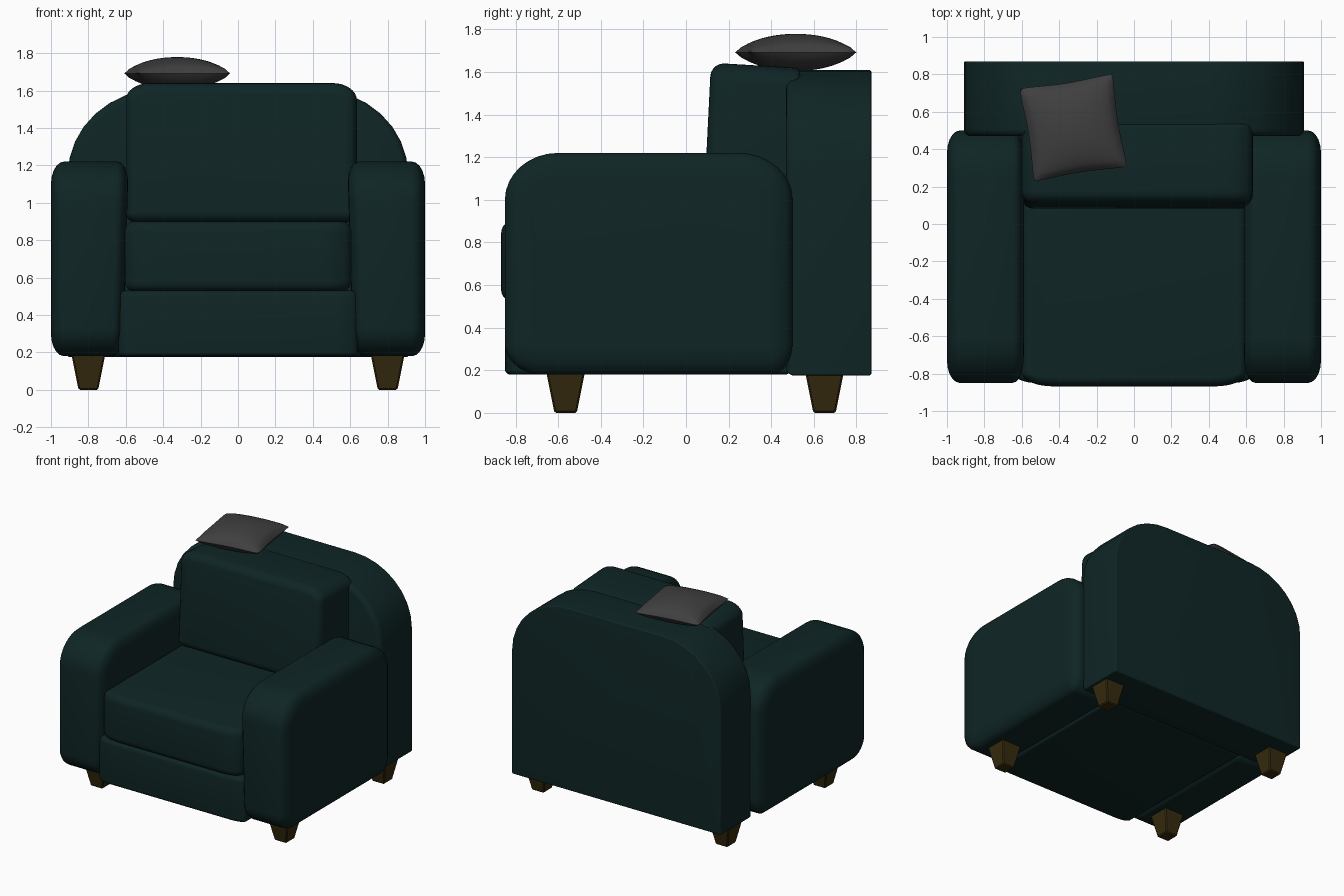
import bpy, bmesh, math
from mathutils import Matrix

if "Cube" in bpy.data.objects:
    bpy.data.objects.remove(bpy.data.objects["Cube"])


def material(name, rgb):
    m = bpy.data.materials.new(name)
    m.diffuse_color = (*rgb, 1)
    m.use_nodes = True
    m.node_tree.nodes["Principled BSDF"].inputs["Base Color"].default_value = m.diffuse_color
    return m


TEAL = material("dark teal fabric", (0.0048, 0.0185, 0.0185))
GREY = material("grey fabric", (0.05, 0.05, 0.05))
WOOD = material("dark brown wood", (0.036, 0.024, 0.004))


def finish(name, bm, mat, angle=40):
    bmesh.ops.recalc_face_normals(bm, faces=bm.faces)
    me = bpy.data.meshes.new(name)
    bm.to_mesh(me)
    bm.free()
    me.materials.append(mat)
    ob = bpy.data.objects.new(name, me)
    bpy.context.collection.objects.link(ob)
    bpy.ops.object.select_all(action='DESELECT')
    ob.select_set(True)
    bpy.context.view_layer.objects.active = ob
    bpy.ops.object.shade_smooth_by_angle(angle=math.radians(angle))
    return ob


def outline(a0, a1, b0, b1, radii, n=8):
    """Rounded rectangle; radii (ra, rb) for corners a0b0, a1b0, a1b1, a0b1."""
    pts = []
    signs = [(-1, -1), (1, -1), (1, 1), (-1, 1)]
    for k, ((sa, sb), (ra, rb)) in enumerate(zip(signs, radii)):
        ca = (a1 - ra) if sa > 0 else (a0 + ra)
        cb = (b1 - rb) if sb > 0 else (b0 + rb)
        for i in range(n + 1):
            t = math.pi + (k + i / n) * math.pi / 2
            pts.append((ca + ra * math.cos(t), cb + rb * math.sin(t)))
    return pts


def padded(name, axis, rect, radii, d0, d1, edge0, edge1, mat=TEAL, warp=None, seg=5):
    """Rounded outline extruded along axis; edge = (inset, depth) of the end rounding."""
    def place(a, b, d):
        p = [(d, a, b), (a, d, b), (a, b, d)][axis]
        return warp(*p) if warp else p
    a0, a1, b0, b1 = rect
    steps = []
    for i in range(seg + 1):
        t = i / seg * math.pi / 2
        steps.append((edge0[0] * (1 - math.sin(t)), d0 + edge0[1] * (1 - math.cos(t))))
    for i in range(seg, -1, -1):
        t = i / seg * math.pi / 2
        steps.append((edge1[0] * (1 - math.sin(t)), d1 - edge1[1] * (1 - math.cos(t))))
    bm = bmesh.new()
    rings = []
    for ins, d in steps:
        rr = [(max(ra - ins, 0.002), max(rb - ins, 0.002)) for ra, rb in radii]
        pts = outline(a0 + ins, a1 - ins, b0 + ins, b1 - ins, rr)
        rings.append([bm.verts.new(place(a, b, d)) for a, b in pts])
    n = len(rings[0])
    for r, s in zip(rings, rings[1:]):
        for i in range(n):
            j = (i + 1) % n
            bm.faces.new((r[i], r[j], s[j], s[i]))
    bm.faces.new(rings[0])
    bm.faces.new(rings[-1])
    return finish(name, bm, mat)


def same(r):
    return [(r, r)] * 4


# Arms: side profile with big soft top corners
for side, s in (("left", -1), ("right", 1)):
    padded(f"{side}_arm", 0, (-0.85, 0.50, 0.18, 1.22),
           [(0.17, 0.15), (0.10, 0.15), (0.25, 0.22), (0.25, 0.22)],
           0.585, 1.0, (0.12, 0.06), (0.12, 0.07),
           warp=lambda x, y, z, s=s: (s * (x + (0.03 * (1.2 - z) if x < 0.8 else 0)), y, z))

# Back with rounded shoulders
padded("back_rest", 1, (-0.91, 0.91, 0.175, 1.61),
       [(0.01, 0.01), (0.01, 0.01), (0.5, 0.46), (0.5, 0.46)],
       0.47, 0.87, (0.035, 0.04), (0.012, 0.012))

# Base and seat cushion
padded("base", 2, (-0.64, 0.64, -0.85, 0.49),
       [(0.12, 0.05), (0.12, 0.05), (0.02, 0.02), (0.02, 0.02)],
       0.18, 0.53, (0.025, 0.025), (0.035, 0.035))
padded("seat_cushion", 2, (-0.605, 0.605, -0.868, 0.49),
       [(0.17, 0.08), (0.17, 0.08), (0.02, 0.02), (0.02, 0.02)],
       0.53, 0.90, (0.04, 0.05), (0.05, 0.06))

# Back cushion, leaning slightly backwards
padded("back_cushion", 1, (-0.60, 0.635, 0.895, 1.64),
       [(0.06, 0.05), (0.06, 0.05), (0.13, 0.09), (0.13, 0.09)],
       0.08, 0.50, (0.06, 0.06), (0.02, 0.03),
       warp=lambda x, y, z: (x, y + 0.05 * (z - 0.9), z - 0.06 * max(0, y - 0.14) * (z > 1.2)))

# Throw pillow: two domed grids joined at a pinched seam
bm = bmesh.new()
N = 24
for sz in (-1, 1):
    g = []
    for i in range(N + 1):
        for j in range(N + 1):
            u, v = 2 * i / N - 1, 2 * j / N - 1
            c = 0.06 * (u * v) ** 4
            x = 0.265 * u * (1 - 0.09 * (1 - v * v) - c)
            y = 0.265 * v * (1 - 0.09 * (1 - u * u) - c)
            h = 0.087 * (max(0, (1 - u * u) * (1 - v * v))) ** 0.5
            g.append(bm.verts.new((x, y, sz * h)))
    for i in range(N):
        for j in range(N):
            k = i * (N + 1) + j
            bm.faces.new((g[k], g[k + 1], g[k + N + 2], g[k + N + 1]))
bmesh.ops.remove_doubles(bm, verts=bm.verts, dist=1e-5)
bm.transform(Matrix.Translation((-0.325, 0.515, 1.692)) @ Matrix.Rotation(math.radians(9), 4, 'Z'))
finish("throw_pillow", bm, GREY, 60)

# Tapered square legs
for fb, y in (("front", -0.565), ("back", 0.65)):
    for side, x in (("left", -0.8), ("right", 0.8)):
        bm = bmesh.new()
        bmesh.ops.create_cube(bm, size=1)
        for v in bm.verts:
            w = 0.185 if v.co.z > 0 else 0.105
            v.co = (x + v.co.x * w, y + v.co.y * w, 0.2 if v.co.z > 0 else 0)
        bmesh.ops.bevel(bm, geom=list(bm.edges), offset=0.008, segments=1, affect='EDGES')
        finish(f"{fb}_{side}_leg", bm, WOOD, 30)
